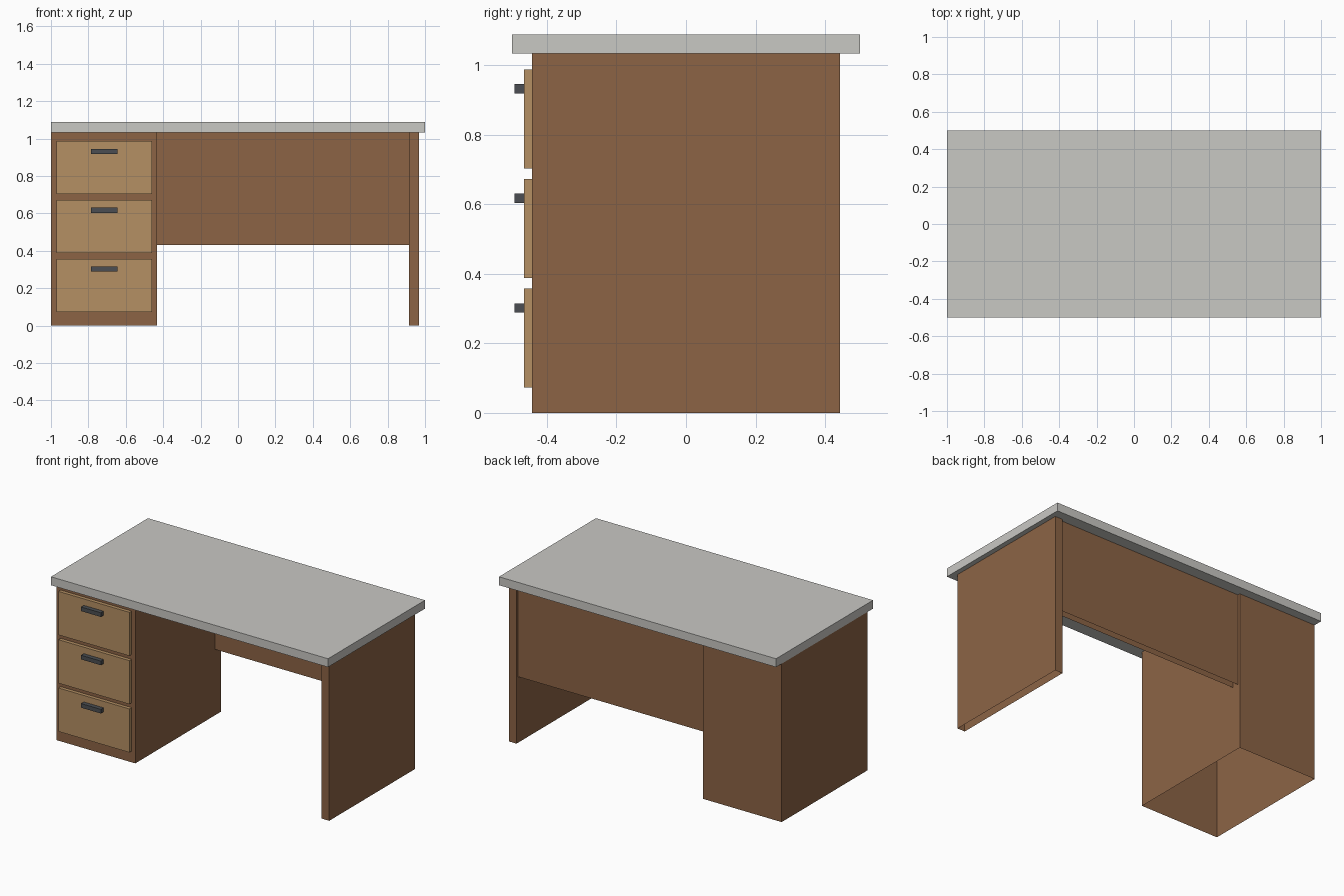
import bpy, bmesh
from mathutils import Vector

if "Cube" in bpy.data.objects:
    bpy.data.objects.remove(bpy.data.objects["Cube"])


def material(name, rgb):
    m = bpy.data.materials.new(name)
    m.diffuse_color = (*rgb, 1.0)
    m.use_nodes = True
    m.node_tree.nodes["Principled BSDF"].inputs["Base Color"].default_value = m.diffuse_color
    return m


wood = material("brown_wood", (0.262, 0.127, 0.060))
light_wood = material("light_wood", (0.462, 0.279, 0.127))
stone = material("grey_top", (0.584, 0.578, 0.552))
metal = material("dark_metal", (0.070, 0.076, 0.084))


def box(name, xs, ys, zs, mat, open_dirs=()):
    """Box from ranges; faces pointing along open_dirs are left out."""
    bm = bmesh.new()
    bmesh.ops.create_cube(bm, size=1)
    for v in bm.verts:
        v.co = Vector([r[0] if c < 0 else r[1] for c, r in zip(v.co, (xs, ys, zs))])
    bm.normal_update()
    gone = [f for f in bm.faces if any(f.normal.dot(Vector(d)) > 0.9 for d in open_dirs)]
    bmesh.ops.delete(bm, geom=gone, context='FACES')
    mesh = bpy.data.meshes.new(name)
    bm.to_mesh(mesh)
    bm.free()
    mesh.materials.append(mat)
    ob = bpy.data.objects.new(name, mesh)
    bpy.context.collection.objects.link(ob)
    return ob


UP, DOWN, BACK = (0, 0, 1), (0, 0, -1), (0, 1, 0)
TOP_Z = 1.033

# Slab on top
box("desk_top", (-1, 1), (-0.5, 0.5), (TOP_Z, 1.088), stone)

# Wooden carcass, open underneath and where it meets the slab
box("drawer_cabinet", (-1, -0.432), (-0.442, 0.442), (0, TOP_Z), wood, (UP, DOWN))
box("side_panel", (0.914, 0.968), (-0.442, 0.442), (0, TOP_Z), wood, (UP, DOWN))
box("back_panel", (-0.432, 0.914), (0.38, 0.425), (0.43, TOP_Z), wood, (UP, DOWN))

# Three drawers with bar handles
for i in range(3):
    z = 0.073 + 0.315 * i
    box(f"drawer_front_{i + 1}", (-0.97, -0.459), (-0.465, -0.442),
        (z, z + 0.284), light_wood, (BACK,))
    box(f"drawer_handle_{i + 1}", (-0.787, -0.645), (-0.493, -0.465),
        (z + 0.215, z + 0.242), metal, (BACK,))
